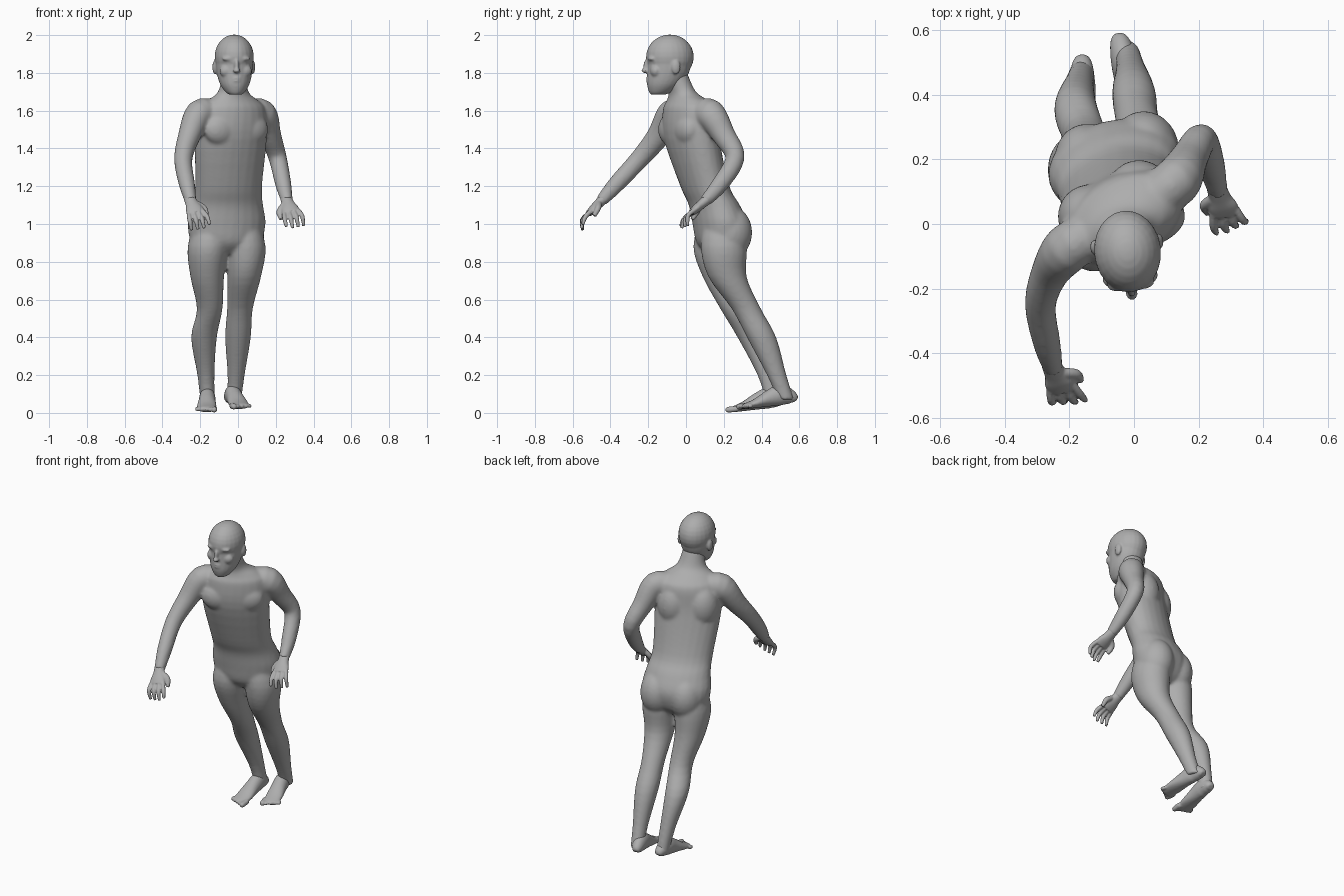
import bpy, bmesh
from math import sin, cos, tau
from mathutils import Vector, Matrix

if "Cube" in bpy.data.objects:
    bpy.data.objects.remove(bpy.data.objects["Cube"])

UP = Vector((0, 0, 1))
SIDE = Vector((1, 0, 0))
bm = bmesh.new()

# Single skin colour
grey = (.42, .42, .42, 1)
skin = bpy.data.materials.new("plain_grey")
skin.use_nodes = True
skin.diffuse_color = grey
skin.node_tree.nodes["Principled BSDF"].inputs["Base Color"].default_value = grey


def smooth_path(rows, steps=4):
    """Catmull-Rom curve through vectors of any length."""
    padded = [rows[0], *rows, rows[-1]]
    curve = []
    for before, start, end, after in zip(padded, padded[1:], padded[2:], padded[3:]):
        leave, arrive = (end - before) / 2, (after - start) / 2
        for k in range(steps):
            t = k / steps
            ease = t * t * (3 - 2 * t)
            curve.append(start.lerp(end, ease)
                         + leave * t * (1 - t) ** 2 - arrive * t * t * (1 - t))
    return curve + [rows[-1]]


def section(centre, width, depth, turn=0):
    """One elliptical cross-section, packed so that it can be interpolated."""
    return Vector((*centre, width, depth, turn))


def loft(sections, normal=None, count=24):
    """Closed tube through sections, square to its path unless a normal is given."""
    path = smooth_path(sections)
    centres = [Vector(row[:3]) for row in path]
    last = len(path) - 1
    rings = []
    for i, (centre, row) in enumerate(zip(centres, path)):
        n = normal or (centres[min(i + 1, last)] - centres[max(i - 1, 0)]).normalized()
        u = Matrix.Rotation(row[5], 3, 'Z') @ SIDE
        u = (u - n * u.dot(n)).normalized()
        v = n.cross(u)
        angles = [tau * k / count for k in range(count)]
        rings.append([bm.verts.new(centre + u * row[3] * cos(a) + v * row[4] * sin(a))
                      for a in angles])
    for lower, upper in zip(rings, rings[1:]):
        for k in range(count):
            bm.faces.new((lower[k - 1], lower[k], upper[k], upper[k - 1]))
    bm.faces.new(rings[0])
    bm.faces.new(rings[-1])


def blob(centre, radii, frame=Matrix()):
    """Ellipsoid placed in a local frame."""
    place = frame @ Matrix.Translation(centre) @ Matrix.Diagonal((*radii, 1))
    bmesh.ops.create_uvsphere(bm, u_segments=24, v_segments=14, radius=1, matrix=place)


def local_frame(x, y, turn):
    return Matrix.Translation((x, y, 0)) @ Matrix.Rotation(turn, 4, 'Z')


def finish(name, voxel, rounds):
    """Fuse the shapes made so far into one smooth object."""
    bmesh.ops.recalc_face_normals(bm, faces=bm.faces[:])
    mesh = bpy.data.meshes.new(name)
    bm.to_mesh(mesh)
    bm.clear()
    mesh.materials.append(skin)
    part = bpy.data.objects.new(name, mesh)
    bpy.context.collection.objects.link(part)
    fuse = part.modifiers.new("fuse", 'REMESH')
    fuse.mode = 'VOXEL'
    fuse.voxel_size = voxel
    fuse.use_smooth_shade = True
    soften = part.modifiers.new("soften", 'SMOOTH')
    soften.factor = .5
    soften.iterations = rounds


# Torso and neck: leaning forward, twisting more towards the shoulders
torso = []
for z, y, width in ((.84, .18, .07), (.9, .18, .18), (1, .18, .21), (1.1, .15, .193),
                    (1.2, .1, .183), (1.45, .03, .2), (1.6, .02, .19),
                    (1.65, .01, .15), (1.7, -.02, .085), (1.8, -.06, .064)):
    lean = z - 1
    depth = max(.068, width * .67)
    torso.append(section((lean * .05 - .06, y, z), width, depth, .25 + lean * .4))
loft(torso, UP)

# Chest, shoulder blades and buttocks, mirrored in their own frames
chest = local_frame(-.045, .03, .46)
pelvis = local_frame(-.05, .2, .22)
for side in (-1, 1):
    blob((side * .088, -.078, 1.5), (.098, .06, .085), chest)
    blob((side * .085, .035, 1.48), (.1, .1, .14), chest)
    blob((side * .09, .015, .955), (.105, .117, .14), pelvis)
blob((0, -.1, .93), (.045, .037, .045), pelvis)


# Legs share one thickness profile from hip to ankle
def leg(joints):
    thickness = (.09, .122, .102, .078, .078, .052, .044)
    loft([section(joint, r * .87, r, .15) for joint, r in zip(joints, thickness)], UP)


leg([(.02, .19, 1.04), (.04, .2, .88), (.033, .22, .72), (.01, .32, .55),
     (0, .4, .4), (-.01, .48, .2), (-.02, .53, .07)])
leg([(-.14, .17, 1.04), (-.16, .16, .88), (-.163, .19, .72), (-.15, .26, .55),
     (-.18, .35, .4), (-.17, .43, .2), (-.16, .47, .05)])


# Arms share one thickness profile from collar to wrist
def arm(joints):
    thickness = (.075, .08, .062, .051, .045, .032)
    blob(joints[1], (.074, .074, .078))
    loft([section(joint, r * .95, r) for joint, r in zip(joints, thickness)])


arm([(.05, .08, 1.58), (.13, .13, 1.58), (.17, .2, 1.47), (.21, .26, 1.35),
     (.24, .18, 1.21), (.26, .1, 1.12)])
arm([(-.13, -.03, 1.58), (-.205, -.075, 1.58), (-.26, -.15, 1.46), (-.29, -.25, 1.34),
     (-.27, -.37, 1.21), (-.25, -.45, 1.12)])
finish("torso_and_limbs", .009, 10)

# Skull and jaw
face = local_frame(-.02, -.085, .1)
blob((0, 0, 1.885), (.104, .127, .118), face)
jaw = []
for z, forward, width in ((1.685, .063, .032), (1.7, .05, .052), (1.74, .03, .078),
                          (1.8, .01, .094), (1.87, 0, .1)):
    jaw.append(section(face @ Vector((0, -forward, z)), width, width * 1.18, .1))
loft(jaw, UP)

# Nose, lips, chin, brows, cheeks and ears
blob((0, -.12, 1.838), (.013, .022, .036), face)
blob((0, -.132, 1.812), (.019, .02, .013), face)
for z in (1.772, 1.758):
    blob((0, -.111, z), (.026, .016, .009), face)
blob((0, -.085, 1.712), (.032, .022, .02), face)
for side in (-1, 1):
    blob((side * .035, -.1, 1.875), (.04, .022, .014), face)
    blob((side * .046, -.08, 1.81), (.04, .03, .035), face)
    blob((side * .1, .022, 1.83), (.014, .024, .038), face)
finish("head", .006, 5)


# Feet with toes, heels slightly raised
def foot(name, heel, toe, inner):
    heel, toe = Vector(heel), Vector(toe)
    along = (toe - heel).normalized()
    across = along.cross(UP).normalized() * inner
    sole = []
    for t, width, height in ((0, .02, .035), (.06, .032, .07), (.25, .042, .11),
                             (.45, .045, .09), (.7, .052, .05), (.9, .046, .03)):
        sole.append(section(heel.lerp(toe, t) + UP * height / 2, width, height / 2))
    loft(sole)
    for k in range(5):
        r = .011 if k else .016
        root = heel.lerp(toe, .8) + across * (.042 - .023 * k) + UP * .016
        tip = root + along * (.065 - .009 * k)
        loft([section(root, r, r), section(root.lerp(tip, .8), r, r),
              section(tip, r / 2, r / 2)], count=12)
    finish(name, .006, 4)


foot("left_foot", (-.047, .58, .048), (.022, .28, .016), 1)
foot("right_foot", (-.16, .513, .03), (-.168, .215, 0), -1)


# Hands with loosely curled fingers
def finger(root, middle, tip, r):
    loft([section(root, r, r), section(middle, r, r), section(tip, r * .7, r * .7)], count=12)


def hand(name, wrist, reach, thumb_side):
    wrist, ahead = Vector(wrist), Vector(reach).normalized()
    across = (SIDE - ahead * ahead.x).normalized() * thumb_side
    palm = across.cross(ahead)
    if palm.z > 0:
        palm.negate()
    loft([section(wrist + ahead * t, width, depth) for t, width, depth in
          ((-.03, .03, .029), (.025, .035, .025), (.06, .046, .023), (.095, .046, .018))])
    for k in range(4):
        length = .115 - .009 * abs(k - 1)
        root = wrist + ahead * .08 + across * (.036 - .024 * k)
        middle = root + ahead * length * .55 + across * (.012 - .008 * k)
        tip = middle + ahead * length * .38 + palm * length * (.18 + .08 * k)
        finger(root, middle, tip, .0125)
    root = wrist + (ahead + across) * .025
    middle = root + (ahead + across) * .032 + palm * .015
    finger(root, middle, middle + ahead * .045 + palm * .014, .016)
    finish(name, .005, 3)


hand("left_hand", (.26, .1, 1.12), (.33, -1, -.85), -1)
hand("right_hand", (-.25, -.45, 1.12), (.4, -.9, -.9), 1)
bm.free()
